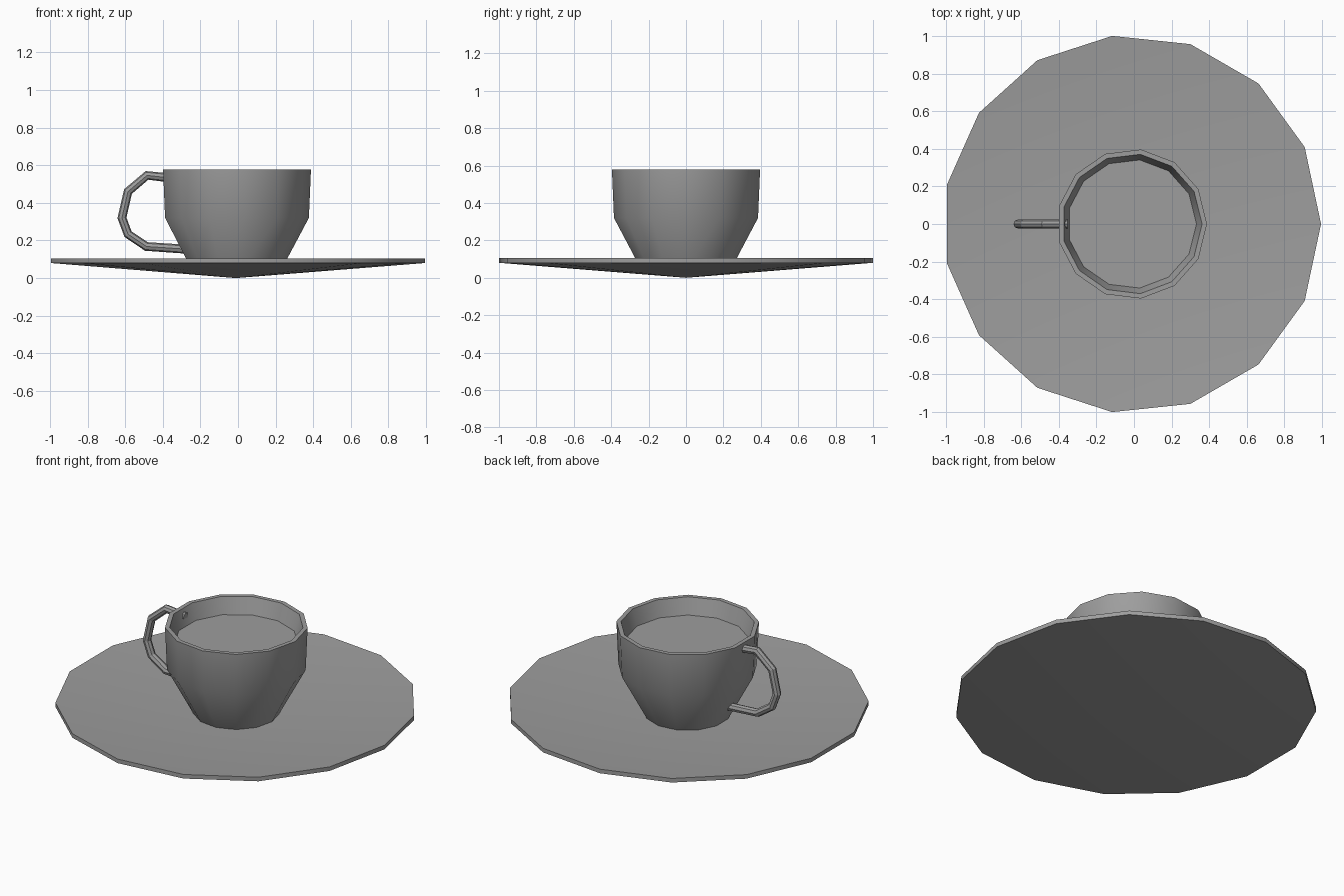
import bpy
import bmesh
import math

cube = bpy.data.objects.get("Cube")
if cube:
    bpy.data.objects.remove(cube, do_unlink=True)

CENTRE_X = -0.011

# Single grey ceramic colour
GREY = (0.34, 0.34, 0.34, 1.0)
ceramic = bpy.data.materials.new("grey_ceramic")
ceramic.diffuse_color = GREY
ceramic.use_nodes = True
for node in ceramic.node_tree.nodes:
    if node.type == "BSDF_PRINCIPLED":
        node.inputs["Base Color"].default_value = GREY


def lathe(name, profile, sides):
    """Revolve (radius, height) points about z; zero radius makes a pole."""
    bm = bmesh.new()
    rings = []
    for r, z in profile:
        count = sides if r > 0 else 1
        rings.append([
            bm.verts.new((r * math.cos(math.tau * i / sides),
                          r * math.sin(math.tau * i / sides), z))
            for i in range(count)])
    for low, high in zip(rings, rings[1:]):
        for i in range(sides):
            j = (i + 1) % sides
            corners = [low[i % len(low)], low[j % len(low)],
                       high[j % len(high)], high[i % len(high)]]
            bm.faces.new(list(dict.fromkeys(corners)))
    bmesh.ops.recalc_face_normals(bm, faces=bm.faces)
    for face in bm.faces:
        face.smooth = True
    mesh = bpy.data.meshes.new(name)
    bm.to_mesh(mesh)
    bm.free()
    mesh.set_sharp_from_angle(angle=math.radians(30))
    mesh.materials.append(ceramic)
    obj = bpy.data.objects.new(name, mesh)
    obj.location.x = CENTRE_X
    bpy.context.collection.objects.link(obj)
    return obj


# Saucer: shallow cone with a thin vertical rim
lathe("saucer", [(0, 0), (1.0055, 0.08), (1.0055, 0.105), (0, 0.025)], 15)

# Cup: tapered body, flat lip, inner wall and filled surface
lathe("cup", [(0, 0.042), (0.24, 0.042), (0.388, 0.32), (0.399, 0.578),
              (0.373, 0.578), (0.343, 0.48), (0, 0.48)], 13)

# Handle: angular loop of thin octagonal tube, ends buried in the cup
path = [(-0.355, 0.532), (-0.484, 0.546), (-0.585, 0.46), (-0.617, 0.32),
        (-0.585, 0.234), (-0.487, 0.168), (-0.25, 0.152)]
curve = bpy.data.curves.new("handle", "CURVE")
curve.dimensions = "3D"
curve.bevel_depth = 0.024
curve.bevel_resolution = 2
curve.use_fill_caps = True
spline = curve.splines.new("POLY")
spline.points.add(len(path) - 1)
for point, (x, z) in zip(spline.points, path):
    point.co = (x, 0, z, 1)
spline.use_smooth = False
curve.materials.append(ceramic)
handle = bpy.data.objects.new("handle", curve)
bpy.context.collection.objects.link(handle)
